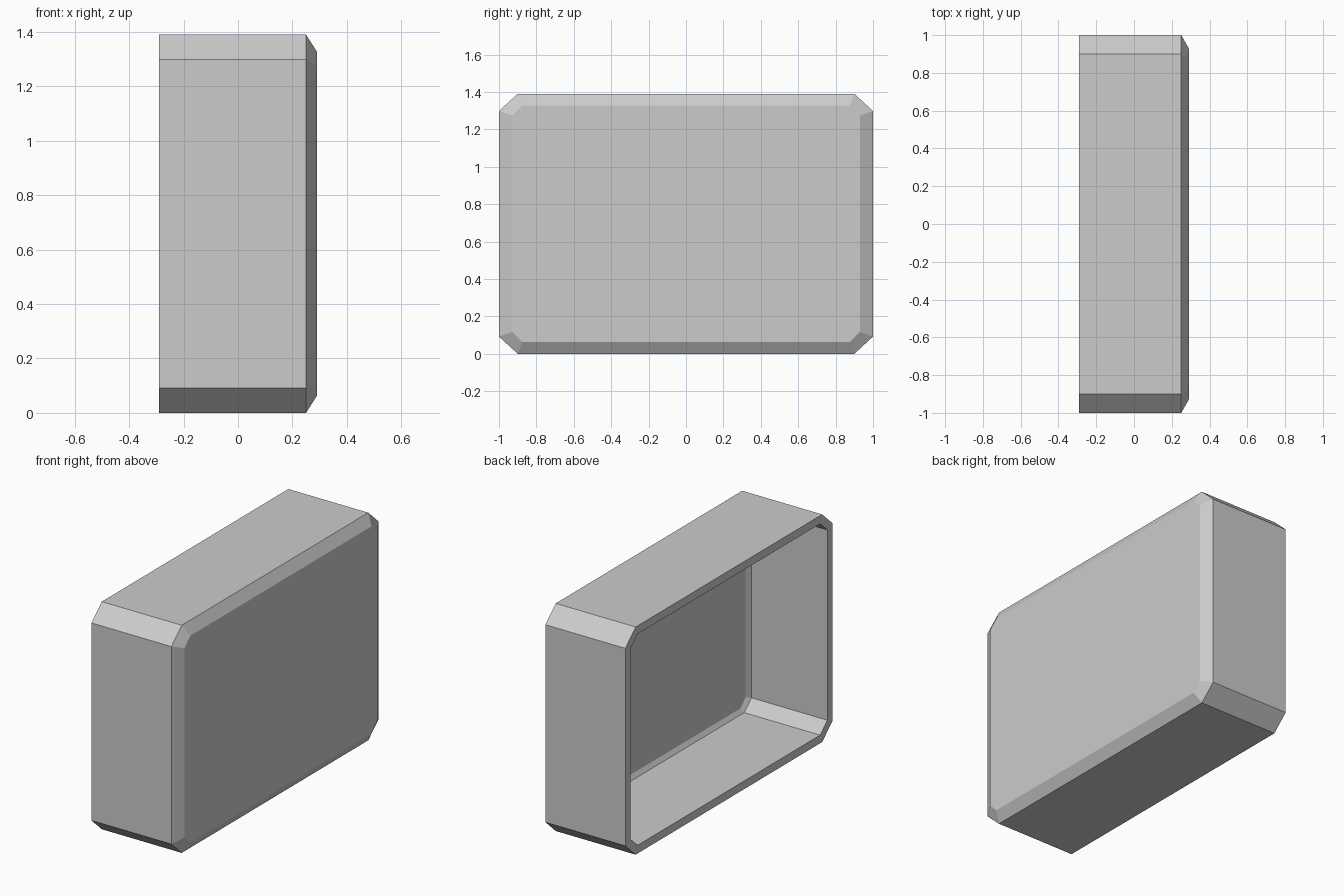
import bpy, bmesh

cube = bpy.data.objects.get("Cube")
if cube:
    bpy.data.objects.remove(cube, do_unlink=True)

MID_Z = 0.695

grey = bpy.data.materials.new("plain grey")
grey.use_nodes = True
colour = (0.6, 0.6, 0.6, 1)
grey.diffuse_color = colour
grey.node_tree.nodes["Principled BSDF"].inputs["Base Color"].default_value = colour


def ring(bm, x, hy, hz, cy, cz):
    """Rectangle with cut corners, lying across the x axis."""
    quarter = [(hy, hz - cz), (hy - cy, hz)]
    half = quarter + [(-y, z) for y, z in reversed(quarter)]
    loop = half + [(-y, -z) for y, z in half]
    return [bm.verts.new((x, y, MID_Z + z)) for y, z in loop]


bm = bmesh.new()
# Outer panel, outer wall, open rim, inner wall, inner panel
rings = [ring(bm, *r) for r in (
    (0.29, 0.93, 0.632, 0.055, 0.054),
    (0.25, 1.0, 0.695, 0.10, 0.092),
    (-0.29, 1.0, 0.695, 0.10, 0.092),
    (-0.29, 0.95, 0.645, 0.07, 0.064),
    (0.223, 0.95, 0.645, 0.07, 0.064),
    (0.24, 0.917, 0.619, 0.049, 0.048),
)]
for a, b in zip(rings, rings[1:]):
    for i in range(len(a)):
        j = (i + 1) % len(a)
        bm.faces.new((a[i], a[j], b[j], b[i]))
bm.faces.new(rings[0])
bm.faces.new(rings[-1])
bmesh.ops.recalc_face_normals(bm, faces=bm.faces)

mesh = bpy.data.meshes.new("open_box_shell")
bm.to_mesh(mesh)
bm.free()
mesh.materials.append(grey)
shell = bpy.data.objects.new("open_box_shell", mesh)
bpy.context.collection.objects.link(shell)
